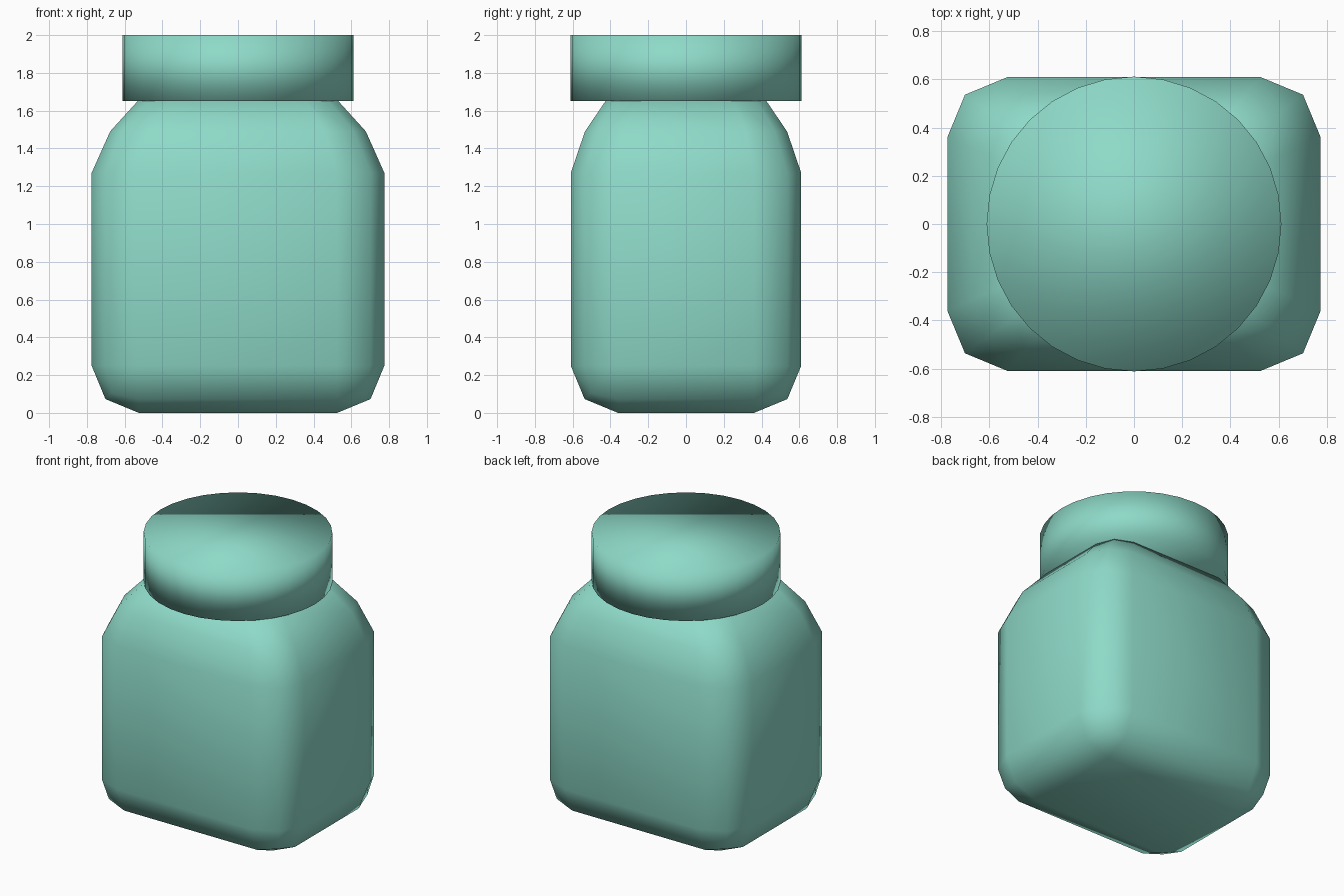
import bpy, bmesh
from mathutils import Matrix, Vector

if "Cube" in bpy.data.objects:
    bpy.data.objects.remove(bpy.data.objects["Cube"])

glass = bpy.data.materials.new("teal")
glass.diffuse_color = (0.27, 0.70, 0.58, 1)
glass.use_nodes = True
glass.node_tree.nodes["Principled BSDF"].inputs["Base Color"].default_value = glass.diffuse_color


def add_part(name, bm):
    bmesh.ops.recalc_face_normals(bm, faces=bm.faces[:])
    for f in bm.faces:
        f.smooth = True
    mesh = bpy.data.meshes.new(name)
    bm.to_mesh(mesh)
    bm.free()
    mesh.materials.append(glass)
    ob = bpy.data.objects.new(name, mesh)
    bpy.context.collection.objects.link(ob)
    return ob


# Jar body: box rounded on its upright and bottom edges
HX, HY, SHOULDER = 0.775, 0.61, 1.27
bm = bmesh.new()
bmesh.ops.create_cube(bm, size=1, matrix=Matrix.Translation((0, 0, SHOULDER / 2))
                      @ Matrix.Diagonal((2 * HX, 2 * HY, SHOULDER, 1)))
edges = [e for e in bm.edges if min(v.co.z for v in e.verts) < 0.01]
bmesh.ops.bevel(bm, geom=edges, offset=0.25, segments=2, profile=0.5, affect='EDGES')

# Shoulders: top face pulled up and in, in two steps
for z, hx, hy in ((1.49, 0.677, 0.535), (1.652, 0.53, 0.425)):
    top = max(bm.faces, key=lambda f: f.calc_center_median().z)
    sx = hx / max(v.co.x for v in top.verts)
    sy = hy / max(v.co.y for v in top.verts)
    new = bmesh.ops.extrude_discrete_faces(bm, faces=[top])["faces"][0]
    for v in new.verts:
        v.co = Vector((v.co.x * sx, v.co.y * sy, z))
add_part("jar_body", bm)

# Lid: plain round cap
bm = bmesh.new()
bmesh.ops.create_cone(bm, cap_ends=True, segments=32, radius1=0.612, radius2=0.612,
                      depth=0.35, matrix=Matrix.Translation((0, 0, 1.825)))
add_part("lid", bm)
